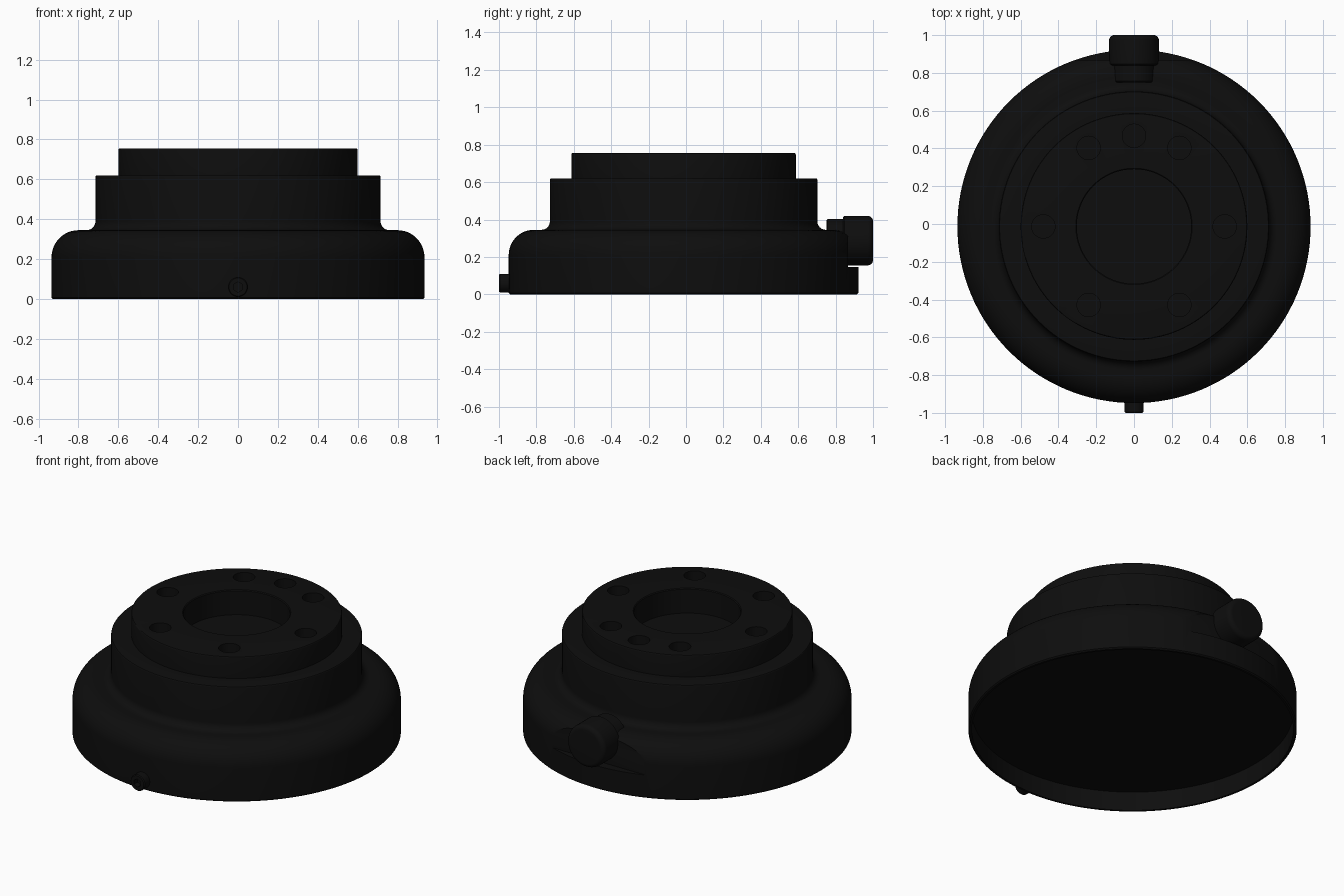
import bpy, bmesh
from math import sin, cos, pi, radians
from mathutils import Matrix

if "Cube" in bpy.data.objects:
    bpy.data.objects.remove(bpy.data.objects["Cube"], do_unlink=True)

CY = -0.013          # turning axis of the body
COLOUR = (0.0042, 0.0042, 0.0042, 1)

black = bpy.data.materials.new("anodised black")
black.diffuse_color = COLOUR
black.use_nodes = True
black.node_tree.nodes["Principled BSDF"].inputs["Base Color"].default_value = COLOUR


def arc(r, z, radius, start, end, steps=8):
    """Rounded corner of a profile, angles in degrees."""
    angles = [radians(start + (end - start) * i / steps) for i in range(steps + 1)]
    return [(r + radius * cos(a), z + radius * sin(a)) for a in angles]


def finish(bm, name):
    bmesh.ops.recalc_face_normals(bm, faces=bm.faces)
    mesh = bpy.data.meshes.new(name)
    bm.to_mesh(mesh)
    bm.free()
    mesh.materials.append(black)
    obj = bpy.data.objects.new(name, mesh)
    bpy.context.collection.objects.link(obj)
    return obj


def lathe(name, profile, steps, place):
    """Turn an (r, z) profile that starts and ends on the axis."""
    bm = bmesh.new()
    verts = [bm.verts.new((r, 0, z)) for r, z in profile]
    edges = [bm.edges.new(pair) for pair in zip(verts, verts[1:])]
    bmesh.ops.spin(bm, geom=verts + edges, cent=(0, 0, 0), axis=(0, 0, 1),
                   angle=2 * pi, steps=steps, use_duplicate=False)
    bmesh.ops.remove_doubles(bm, verts=bm.verts, dist=0.0001)
    bm.transform(place)
    return finish(bm, name)


def activate(obj):
    bpy.ops.object.select_all(action='DESELECT')
    obj.select_set(True)
    bpy.context.view_layer.objects.active = obj


def cut(obj, cutter):
    cutter.hide_render = True
    mod = obj.modifiers.new("cut", 'BOOLEAN')
    mod.operation = 'DIFFERENCE'
    mod.solver = 'EXACT'
    mod.object = cutter
    activate(obj)
    bpy.ops.object.modifier_apply(modifier=mod.name)
    bpy.data.objects.remove(cutter, do_unlink=True)


# Stepped body, hollow below, with a blind bore in the top
profile = [(0, 0.12), (0.915, 0.12), (0.915, 0), (0.928, 0), (0.935, 0.007)]
profile += arc(0.8, 0.21, 0.135, 0, 90, 12)
profile += arc(0.76, 0.39, 0.045, 270, 180)
profile += arc(0.708, 0.613, 0.007, 0, 90, 3)
profile += [(0.6, 0.62)]
profile += arc(0.593, 0.748, 0.007, 0, 90, 3)
profile += [(0.308, 0.755), (0.303, 0.75), (0.303, 0.6), (0, 0.6)]
body = lathe("body", profile, 128, Matrix.Translation((0, CY, 0)))

# Seven screw holes in the top flange
bm = bmesh.new()
for degrees in (0, 60, 90, 120, 180, 240, 300):
    a = radians(degrees)
    bmesh.ops.create_cone(bm, cap_ends=True, segments=32, radius1=0.062, radius2=0.062,
                          depth=0.12, matrix=Matrix.Translation(
                              (0.48 * cos(a), CY + 0.48 * sin(a), 0.755)))
cut(body, finish(bm, "hole_cutter"))

# Flat seat for the knob at the back
bm = bmesh.new()
bmesh.ops.create_cube(bm, size=1, matrix=Matrix.Translation((0, 1.065, 0.395))
                      @ Matrix.Diagonal((1, 0.4, 0.5, 1)))
cut(body, finish(bm, "seat_cutter"))

# Knob with its neck, axis pointing backwards
to_back = Matrix.Rotation(-pi / 2, 4, 'X')
neck_profile = [(0, 0), (0.108, 0), (0.115, 0.007), (0.115, 0.12), (0, 0.12)]
neck = lathe("knob_neck", neck_profile, 48,
             Matrix.Translation((0, 0.75, 0.287)) @ to_back)
knob_profile = [(0, 0), (0.125, 0), (0.132, 0.007)]
knob_profile += arc(0.104, 0.132, 0.028, 0, 90) + [(0, 0.16)]
knob = lathe("knob", knob_profile, 48, Matrix.Translation((0, 0.84, 0.287)) @ to_back)

# Set screw with a hexagon socket at the front
to_front = Matrix.Rotation(pi / 2, 4, 'X')
screw_profile = [(0, 0), (0.05, 0), (0.05, 0.064), (0.045, 0.07), (0, 0.07)]
screw = lathe("set_screw", screw_profile, 32,
              Matrix.Translation((0, -0.93, 0.06)) @ to_front)
bm = bmesh.new()
bmesh.ops.create_cone(bm, cap_ends=True, segments=6, radius1=0.026, radius2=0.026,
                      depth=0.07, matrix=Matrix.Translation((0, -1.0, 0.06)) @ to_front)
cut(screw, finish(bm, "socket_cutter"))

for part in (body, neck, knob, screw):
    activate(part)
    bpy.ops.object.shade_smooth_by_angle(angle=radians(30))
